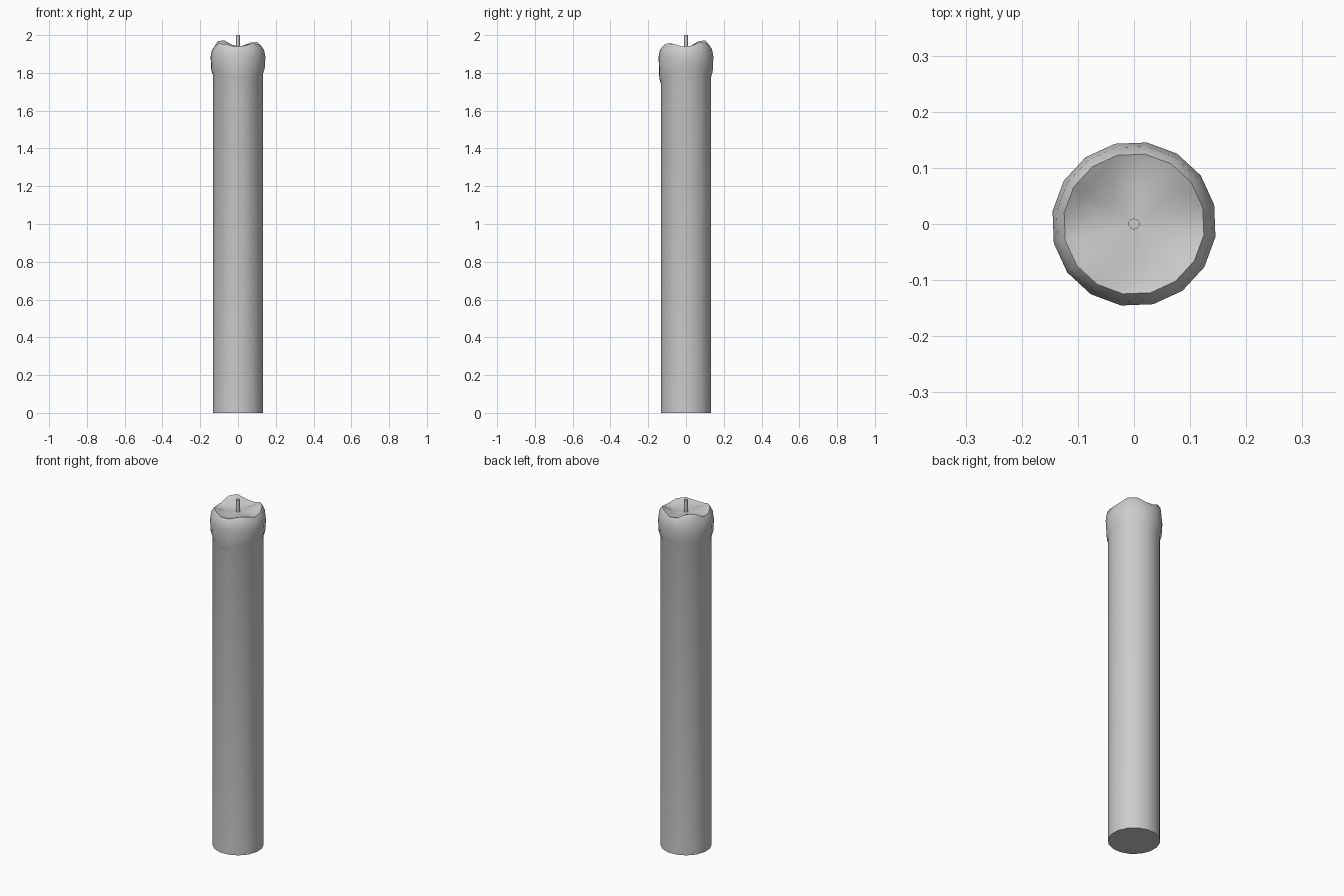
import bpy, bmesh, math
from math import cos, sin, radians

if "Cube" in bpy.data.objects:
    bpy.data.objects.remove(bpy.data.objects["Cube"])

SIDES = 16
OFFSET = radians(13.5)


def blend(angle, keys):
    """Cosine-interpolate evenly spaced values around the circle, from 0 degrees."""
    t = (angle / (2 * math.pi)) % 1 * len(keys)
    i = int(t)
    f = 0.5 - 0.5 * cos(math.pi * (t - i))
    return keys[i % len(keys)] * (1 - f) + keys[(i + 1) % len(keys)] * f


def finish(bm, name, angle):
    bmesh.ops.recalc_face_normals(bm, faces=bm.faces)
    mesh = bpy.data.meshes.new(name)
    bm.to_mesh(mesh)
    bm.free()
    ob = bpy.data.objects.new(name, mesh)
    bpy.context.collection.objects.link(ob)
    bpy.ops.object.select_all(action='DESELECT')
    bpy.context.view_layer.objects.active = ob
    ob.select_set(True)
    bpy.ops.object.shade_smooth_by_angle(angle=radians(angle))


# Wavy rim and dripping lower edge, every 45 degrees starting at +x
RIM = [1.938, 1.966, 1.940, 1.976, 1.936, 1.957, 1.938, 1.957]
DRIP = [1.80, 1.79, 1.78, 1.79, 1.79, 1.79, 1.74, 1.78]

# Wax candle: shaft, overhanging melted lip and shallow bowl
RINGS = [
    (0.135, lambda a: 0.0),
    (0.135, lambda a: blend(a, DRIP)),
    (0.143, lambda a: blend(a, DRIP) + 0.025),
    (0.147, lambda a: 1.885),
    (0.140, lambda a: blend(a, RIM) - 0.02),
    (0.126, lambda a: blend(a, RIM)),
    (0.108, lambda a: blend(a, RIM) - 0.008),
    (0.065, lambda a: 1.934),
]
bm = bmesh.new()
angles = [OFFSET + 2 * math.pi * i / SIDES for i in range(SIDES)]
rings = [[bm.verts.new((r * cos(a), r * sin(a), z(a))) for a in angles]
         for r, z in RINGS]
for lo, hi in zip(rings, rings[1:]):
    for i in range(SIDES):
        j = (i + 1) % SIDES
        bm.faces.new((lo[i], lo[j], hi[j], hi[i]))
bm.faces.new(rings[0][::-1])
centre = bm.verts.new((0, 0, 1.93))
for i in range(SIDES):
    bm.faces.new((rings[-1][i], rings[-1][(i + 1) % SIDES], centre))
finish(bm, "wax_candle", 60)

# Wick
bm = bmesh.new()
bmesh.ops.create_cone(bm, cap_ends=True, segments=10, radius1=0.01,
                      radius2=0.01, depth=0.08)
bmesh.ops.translate(bm, verts=bm.verts, vec=(0, 0, 1.96))
finish(bm, "wick", 40)
